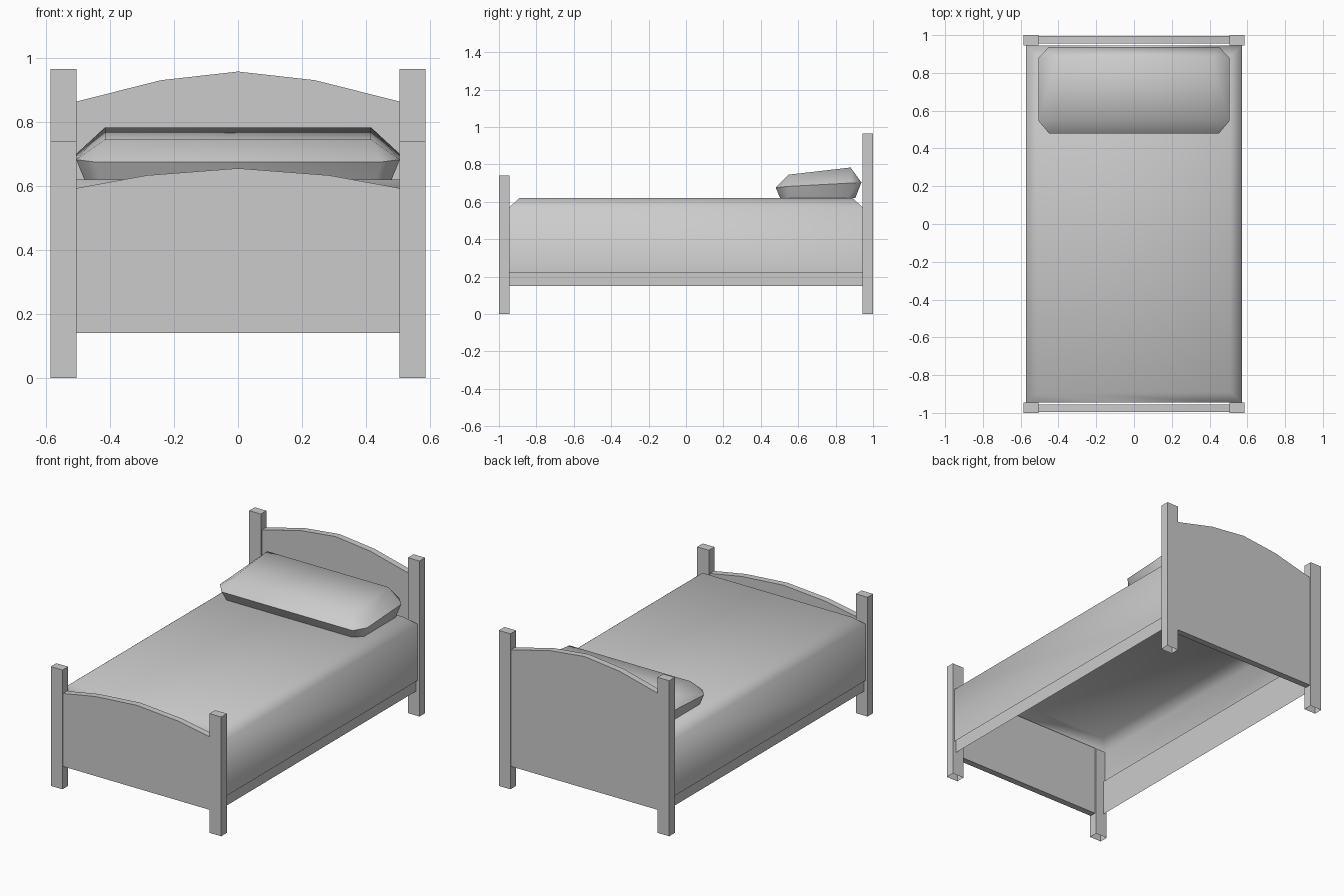
import bpy, bmesh, math

if "Cube" in bpy.data.objects:
    bpy.data.objects.remove(bpy.data.objects["Cube"])


def finish(bm, name, angle=30):
    bmesh.ops.recalc_face_normals(bm, faces=bm.faces)
    me = bpy.data.meshes.new(name)
    bm.to_mesh(me)
    bm.free()
    ob = bpy.data.objects.new(name, me)
    bpy.context.collection.objects.link(ob)
    bpy.ops.object.select_all(action='DESELECT')
    ob.select_set(True)
    bpy.context.view_layer.objects.active = ob
    bpy.ops.object.shade_smooth_by_angle(angle=math.radians(angle))
    return ob


def post(name, x, y, height):
    # square post, open underneath
    bm = bmesh.new()
    bmesh.ops.create_cube(bm, size=1)
    for v in bm.verts:
        v.co = (x + v.co.x * 0.08, y + v.co.y * 0.055, (v.co.z + 0.5) * height)
    low = [f for f in bm.faces if f.calc_center_median().z < 0.01]
    bmesh.ops.delete(bm, geom=low, context='FACES')
    finish(bm, name)


def panel(name, y, arch):
    # board with an arched top, extruded through its thickness
    outline = [(-0.51, 0.14), (0.51, 0.14)] + arch
    outline += [(-x, z) for x, z in reversed(arch[:-1])]
    bm = bmesh.new()
    face = bm.faces.new([bm.verts.new((x, y - 0.02, z)) for x, z in outline])
    ext = bmesh.ops.extrude_face_region(bm, geom=[face])
    for v in ext['geom']:
        if isinstance(v, bmesh.types.BMVert):
            v.co.y += 0.04
    finish(bm, name)


# head and foot ends
for end, s, h, arch in (
        ("head", 1, 0.965, [(0.51, 0.862), (0.24, 0.93), (0, 0.957)]),
        ("foot", -1, 0.74, [(0.51, 0.592), (0.285, 0.633), (0, 0.655)])):
    for side, sx in (("left", -1), ("right", 1)):
        post(f"{end}_post_{side}", sx * 0.545, s * 0.9725, h)
    panel(f"{end}board", s * 0.975, arch)

# side rails, thin boards tucked inside the mattress cover
for side, sx in (("left", -1), ("right", 1)):
    bm = bmesh.new()
    bm.faces.new([bm.verts.new((sx * 0.56, y, z)) for y, z in
                  ((-0.945, 0.15), (0.945, 0.15), (0.945, 0.37), (-0.945, 0.37))])
    finish(bm, f"side_rail_{side}")

# mattress cover: shell with sloped top edges, open below
bm = bmesh.new()
rings = []
for x, y, z in ((0.51, 0.89, 0.62), (0.572, 0.945, 0.57), (0.572, 0.945, 0.22)):
    rings.append([bm.verts.new((a * x, b * y, z))
                  for a, b in ((-1, -1), (1, -1), (1, 1), (-1, 1))])
bm.faces.new(rings[0])
for upper, lower, sides in ((rings[0], rings[1], range(4)), (rings[1], rings[2], (1, 3))):
    for i in sides:
        j = (i + 1) % 4
        bm.faces.new((upper[i], lower[i], lower[j], upper[j]))
finish(bm, "mattress", 60)

# pillow: hull of a mirrored half outline, leaning on the headboard
bm = bmesh.new()
half = [(0.415, 0.55, 0.745), (0.415, 0.88, 0.783),
        (0.45, 0.48, 0.675), (0.505, 0.545, 0.682),
        (0.505, 0.88, 0.70), (0.45, 0.938, 0.703),
        (0.43, 0.503, 0.62), (0.48, 0.55, 0.62),
        (0.48, 0.86, 0.62), (0.43, 0.905, 0.62)]
for x, y, z in half:
    bm.verts.new((x, y, z))
    bm.verts.new((-x, y, z))
bmesh.ops.convex_hull(bm, input=bm.verts)
finish(bm, "pillow", 60)
